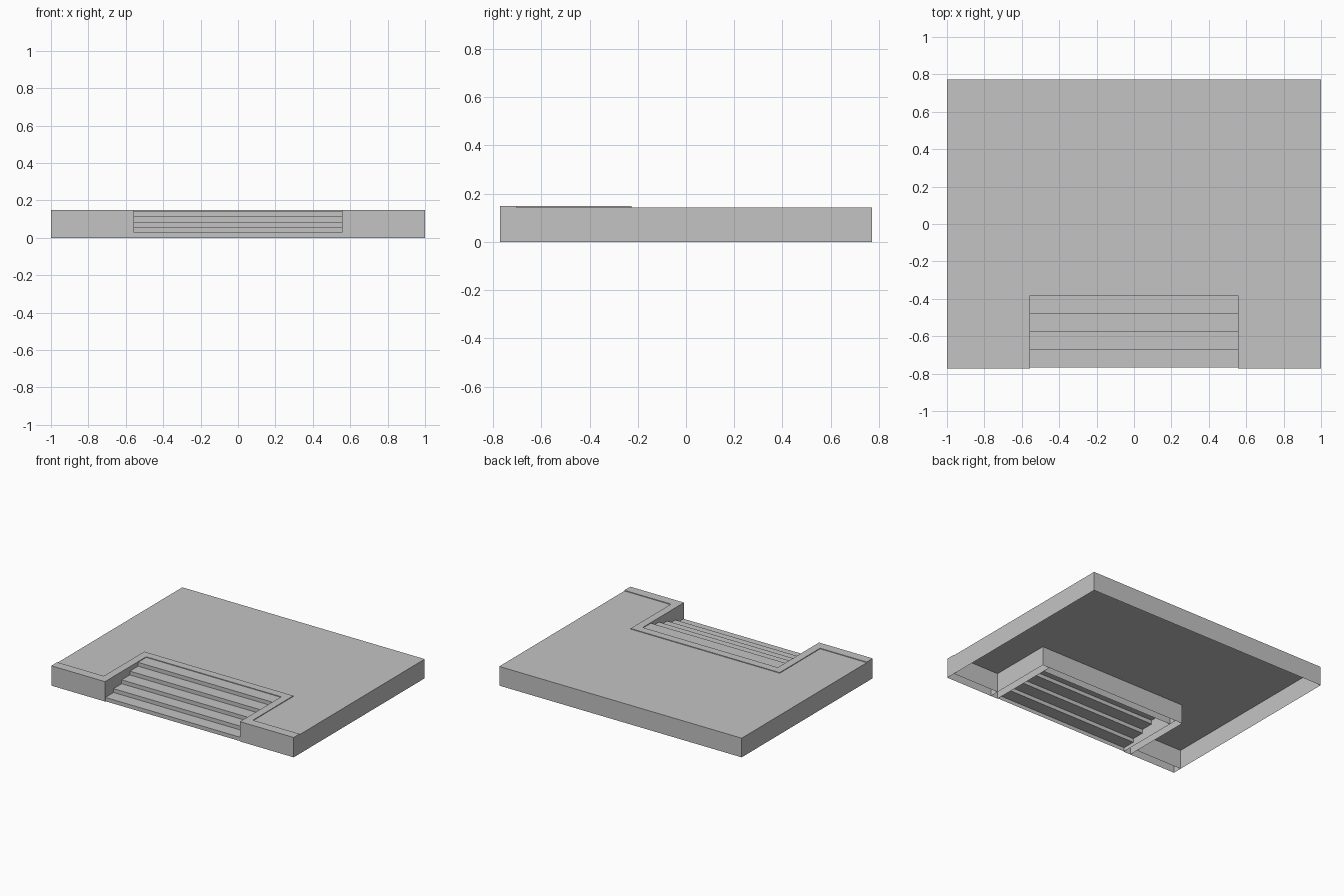
import bpy
import bmesh
from mathutils import Vector

if "Cube" in bpy.data.objects:
    bpy.data.objects.remove(bpy.data.objects["Cube"])

# Main dimensions
FRONT, BACK = -0.772, 0.772
SLAB_TOP, KERB_TOP = 0.143, 0.148
OUTER, INNER = 0.615, 0.557          # stair kerb faces in x
NOTCH_BACK, STAIR_BACK = -0.226, -0.286
BORDER_BACK = -0.702
STAIR_FRONT = -0.767
STEPS = 5

stone = bpy.data.materials.new("plain grey")
stone.use_nodes = True
GREY = (0.55, 0.55, 0.55, 1)
stone.diffuse_color = GREY
stone.node_tree.nodes["Principled BSDF"].inputs["Base Color"].default_value = GREY


def finish(name, bm):
    mesh = bpy.data.meshes.new(name)
    bm.to_mesh(mesh)
    bm.free()
    mesh.materials.append(stone)
    obj = bpy.data.objects.new(name, mesh)
    bpy.context.collection.objects.link(obj)
    return obj


def hollow_box(name, x0, x1, y0, y1, top, open_sides=()):
    """Thin-walled box without a bottom; open_sides lists further missing walls."""
    bm = bmesh.new()
    bmesh.ops.create_cube(bm, size=1)
    bm.normal_update()
    missing = [Vector((0, 0, -1))] + [Vector(s) for s in open_sides]
    gone = [f for f in bm.faces if any(f.normal.dot(m) > 0.9 for m in missing)]
    bmesh.ops.delete(bm, geom=gone, context="FACES")
    for v in bm.verts:
        v.co = (x1 if v.co.x > 0 else x0, y1 if v.co.y > 0 else y0,
                top if v.co.z > 0 else 0)
    return finish(name, bm)


# Platform: top with a notch for the stairs, and walls on its back and sides
bm = bmesh.new()
outline = [(-1, BORDER_BACK), (-OUTER, BORDER_BACK), (-OUTER, NOTCH_BACK),
           (OUTER, NOTCH_BACK), (OUTER, BORDER_BACK), (1, BORDER_BACK),
           (1, BACK), (-1, BACK)]
ring = [bm.verts.new((x, y, SLAB_TOP)) for x, y in outline]
bm.faces.new(ring)
corners = [ring[5], ring[6], ring[7], ring[0]]
feet = [bm.verts.new((v.co.x, v.co.y, 0)) for v in corners]
for i in range(3):
    bm.faces.new((corners[i + 1], corners[i], feet[i], feet[i + 1]))
finish("platform", bm)

# Kerbs beside the stairs and borders along the front
for side, s in (("left", 1), ("right", -1)):
    xs = sorted((s * INNER, s * OUTER))
    hollow_box(side + "_stair_kerb", *xs, FRONT, NOTCH_BACK, KERB_TOP)
    xs = sorted((s * OUTER, s))
    hollow_box(side + "_front_border", *xs, FRONT, BORDER_BACK, KERB_TOP,
               [(-s, 0, 0)])

# Kerb behind the stairs
hollow_box("back_stair_kerb", -INNER, INNER, STAIR_BACK, NOTCH_BACK, KERB_TOP,
           [(1, 0, 0), (-1, 0, 0)])

# Stairs: a folded sheet of risers and treads
bm = bmesh.new()
rise = SLAB_TOP / STEPS
tread = (STAIR_BACK - STAIR_FRONT) / STEPS
profile = [(STAIR_FRONT, 0)]
for i in range(STEPS):
    z = (i + 1) * rise
    profile += [(STAIR_FRONT + i * tread, z), (STAIR_FRONT + (i + 1) * tread, z)]
rows = [[bm.verts.new((x, y, z)) for x in (-INNER, INNER)] for y, z in profile]
for (a, b), (c, d) in zip(rows, rows[1:]):
    bm.faces.new((a, b, d, c))
finish("stairs", bm)
